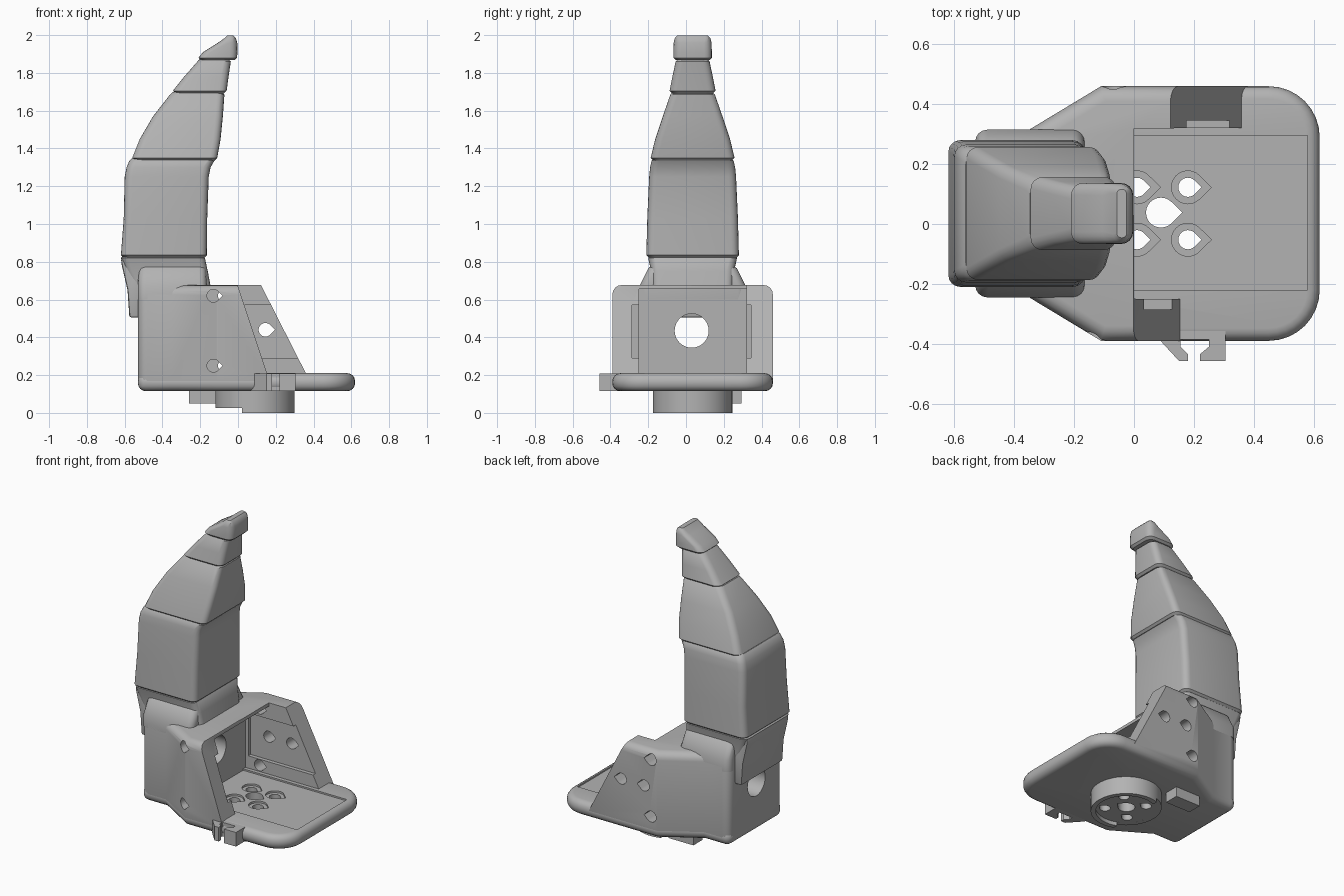
import bpy, bmesh
from math import cos, sin, pi

old = bpy.data.objects.get("Cube")
if old:
    bpy.data.objects.remove(old, do_unlink=True)

YC = 0.035  # symmetry plane of the main body

grey = bpy.data.materials.new("light grey plastic")
grey.use_nodes = True
COLOUR = (0.45, 0.45, 0.45, 1)
grey.diffuse_color = COLOUR
grey.node_tree.nodes["Principled BSDF"].inputs["Base Color"].default_value = COLOUR


def finish(name, bm):
    bmesh.ops.recalc_face_normals(bm, faces=bm.faces)
    mesh = bpy.data.meshes.new(name)
    bm.to_mesh(mesh)
    bm.free()
    mesh.materials.append(grey)
    ob = bpy.data.objects.new(name, mesh)
    bpy.context.collection.objects.link(ob)
    return ob


def prism(name, pts, lo, hi, axis="z", round_if=None, radius=0.1):
    """Extrude a flat outline along an axis, optionally rounding chosen corners."""
    place = {"z": lambda a, b, h: (a, b, h),
             "y": lambda a, b, h: (a, h, b),
             "x": lambda a, b, h: (h, a, b)}[axis]
    bm = bmesh.new()
    low = [bm.verts.new(place(a, b, lo)) for a, b in pts]
    high = [bm.verts.new(place(a, b, hi)) for a, b in pts]
    bm.faces.new(low)
    bm.faces.new(high)
    uprights = []
    for i in range(len(pts)):
        j = (i + 1) % len(pts)
        bm.faces.new((low[i], low[j], high[j], high[i]))
        if round_if and round_if(*pts[i]):
            uprights.append(bm.edges.get((low[i], high[i])))
    bmesh.ops.recalc_face_normals(bm, faces=bm.faces)
    if uprights:
        bmesh.ops.bevel(bm, geom=uprights, offset=radius, segments=8,
                        profile=0.5, affect="EDGES")
    return finish(name, bm)


def box(name, x0, x1, y0, y1, z0, z1):
    return prism(name, [(x0, y0), (x1, y0), (x1, y1), (x0, y1)], z0, z1)


def circle(a, b, r, n=48):
    return [(a + r * cos(2 * pi * i / n), b + r * sin(2 * pi * i / n)) for i in range(n)]


def drop(a, b, r, n=18):
    """Round hole outline with a point towards +x."""
    arc = [pi / 4 + 1.5 * pi * i / n for i in range(n + 1)]
    return [(a + r * cos(t), b + r * sin(t)) for t in arc] + [(a + r * 1.42, b)]


def activate(ob):
    bpy.ops.object.select_all(action="DESELECT")
    ob.select_set(True)
    bpy.context.view_layer.objects.active = ob


def bevel(ob, width, segments=4):
    activate(ob)
    m = ob.modifiers.new("round", "BEVEL")
    m.width, m.segments, m.limit_method, m.angle_limit = width, segments, "ANGLE", 0.6
    bpy.ops.object.modifier_apply(modifier=m.name)


def cut(ob, *cutters):
    activate(ob)
    for c in cutters:
        m = ob.modifiers.new("cut", "BOOLEAN")
        m.operation, m.solver, m.object = "DIFFERENCE", "EXACT", c
        bpy.ops.object.modifier_apply(modifier=m.name)
    for c in cutters:
        bpy.data.objects.remove(c, do_unlink=True)


def smooth(ob):
    activate(ob)
    bpy.ops.object.shade_smooth_by_angle(angle=0.6)


def mirrored(half):
    """Close a half outline by reflecting it across the symmetry plane."""
    return [(x, YC - w) for x, w in half] + [(x, YC + w) for x, w in reversed(half)]


def loft(name, sections, r=0.04, n=4):
    """Skin rounded rectangles given as (z, x low, x high, half width)."""
    bm = bmesh.new()
    rings = []
    for z, xl, xr, hw in sections:
        c = min(r, (xr - xl) * 0.45, hw * 0.45)
        ring = []
        for k, (cx, cy) in enumerate([(xr - c, hw - c), (xl + c, hw - c),
                                      (xl + c, c - hw), (xr - c, c - hw)]):
            for i in range(n + 1):
                t = pi / 2 * (k + i / n)
                ring.append(bm.verts.new((cx + c * cos(t), YC + cy + c * sin(t), z)))
        rings.append(ring)
    for a, b in zip(rings, rings[1:]):
        for i in range(len(a)):
            j = (i + 1) % len(a)
            bm.faces.new((a[i], a[j], b[j], b[i]))
    bm.faces.new(rings[0])
    bm.faces.new(rings[-1])
    ob = finish(name, bm)
    smooth(ob)
    return ob


# Base plate with rounded rim, shallow tray and bolt holes
BOLTS = [(x, YC + s * 0.0875) for x in (0.01, 0.18) for s in (-1, 1)]


def bolt_cutters():
    return [prism("bolt_cutter", drop(x, y, 0.032), -0.1, 0.4) for x, y in BOLTS] + [
        prism("centre_cutter", drop(0.09, YC + 0.003, 0.05), -0.1, 0.4)]


plate = prism("base_plate", mirrored([(-0.53, 0.28), (-0.35, 0.28), (-0.11, 0.425), (0.62, 0.425)]),
              0.115, 0.21, round_if=lambda x, y: x > 0.6, radius=0.17)
bevel(plate, 0.042)
cut(plate, box("tray_cutter", -0.17, 0.58, -0.22, 0.295, 0.2, 0.3),
    *[prism("sink_cutter", drop(x, y, 0.055), 0.188, 0.3) for x, y in BOLTS], *bolt_cutters())
smooth(plate)

# Housing: side cheeks, roof and rear wall around the open pocket
housing = prism("housing", mirrored([(-0.53, 0.28), (-0.35, 0.28), (-0.11, 0.425), (0.7, 0.425)]),
                0.118, 0.677)
bevel(housing, 0.05)


def slope(top, foot):
    return [(top, 0.7), (foot, 0.1), (0.9, 0.1), (0.9, 0.7)]


cut(housing,
    prism("front_slope_cutter", slope(-0.01, 0.19), -0.6, 0.03, "y"),
    prism("back_slope_cutter", slope(0.11, 0.415), 0.02, 0.7, "y"),
    box("pocket_cutter", -0.17, 0.8, -0.25, 0.32, 0.05, 0.655),
    box("opening_cutter", 0.0, 0.8, -0.249, 0.319, 0.5, 0.8),
    box("slot_cutter", -0.15, 0.5, -0.285, 0.345, 0.29, 0.57),
    prism("shaft_cutter", circle(0.03, 0.435, 0.09), -0.7, 0.0, "x"),
    *[prism("front_screw_cutter", drop(-0.13, z, 0.034), -0.6, -0.2, "y") for z in (0.25, 0.62)],
    *[prism("back_screw_cutter", drop(x, z, 0.036), 0.25, 0.6, "y")
      for x, z in ((-0.07, 0.25), (-0.07, 0.62), (-0.02, 0.44), (0.145, 0.44))])
smooth(housing)

# Chamfered block that carries the finger, and the tongue down its rear
block = loft("finger_block", [(0.6, -0.53, -0.17, 0.28), (0.675, -0.53, -0.165, 0.28),
                              (0.765, -0.525, -0.17, 0.235), (0.785, -0.505, -0.18, 0.21)])
tongue = prism("rear_tongue", [(-0.62, 0.82), (-0.615, 0.78), (-0.585, 0.65), (-0.575, 0.505),
                               (-0.51, 0.505), (-0.51, 0.82)], YC - 0.215, YC + 0.215, "y")
bevel(tongue, 0.012, 2)
smooth(tongue)

# Finger segments, each with a small lip that leaves a groove at the joint
SEGMENTS = {
    "finger_neck": [(0.67, -0.56, -0.145, 0.215), (0.75, -0.6, -0.16, 0.22), (0.82, -0.62, -0.175, 0.235)],
    "finger_lower": [(0.835, -0.62, -0.165, 0.245), (1.03, -0.605, -0.163, 0.24),
                     (1.25, -0.6, -0.155, 0.23), (1.3, -0.59, -0.145, 0.225), (1.335, -0.575, -0.125, 0.217)],
    "finger_middle": [(1.35, -0.56, -0.11, 0.222), (1.45, -0.52, -0.092, 0.198),
                      (1.57, -0.45, -0.08, 0.158), (1.685, -0.36, -0.072, 0.118)],
    "finger_upper": [(1.705, -0.345, -0.06, 0.122), (1.78, -0.285, -0.05, 0.107), (1.86, -0.215, -0.038, 0.09)],
    "finger_tip": [(1.88, -0.21, -0.005, 0.102), (1.91, -0.185, -0.003, 0.102),
                   (1.96, -0.105, -0.004, 0.1), (1.985, -0.07, -0.012, 0.094)],
}
LIP = 0.013
for name, rows in SEGMENTS.items():
    ends = [(z + dz, xl + LIP, xr - LIP, hw - LIP)
            for (z, xl, xr, hw), dz in ((rows[0], -LIP), (rows[-1], LIP))]
    loft(name, [ends[0]] + rows + [ends[1]])

# Round hub below the plate, with a recessed face open on one side
hub = prism("hub", circle(0.09, YC, 0.21, 64), 0.0, 0.13)
cut(hub, prism("face_cutter", circle(0.09, YC, 0.18, 64), -0.1, 0.025),
    box("rim_cutter", -0.3, 0.02, -0.4, 0.4, -0.1, 0.0249), *bolt_cutters())
smooth(hub)

# Small stop under the plate and the cable hook on the front edge
box("stop_tab", -0.26, -0.08, 0.2, 0.295, 0.05, 0.13)
prism("cable_hook", [(0.07, -0.37), (0.15, -0.457), (0.18, -0.457), (0.18, -0.435), (0.155, -0.41),
                     (0.155, -0.385), (0.25, -0.385), (0.25, -0.41), (0.22, -0.435), (0.22, -0.457),
                     (0.305, -0.457), (0.305, -0.3), (0.07, -0.3)], 0.116, 0.208)
